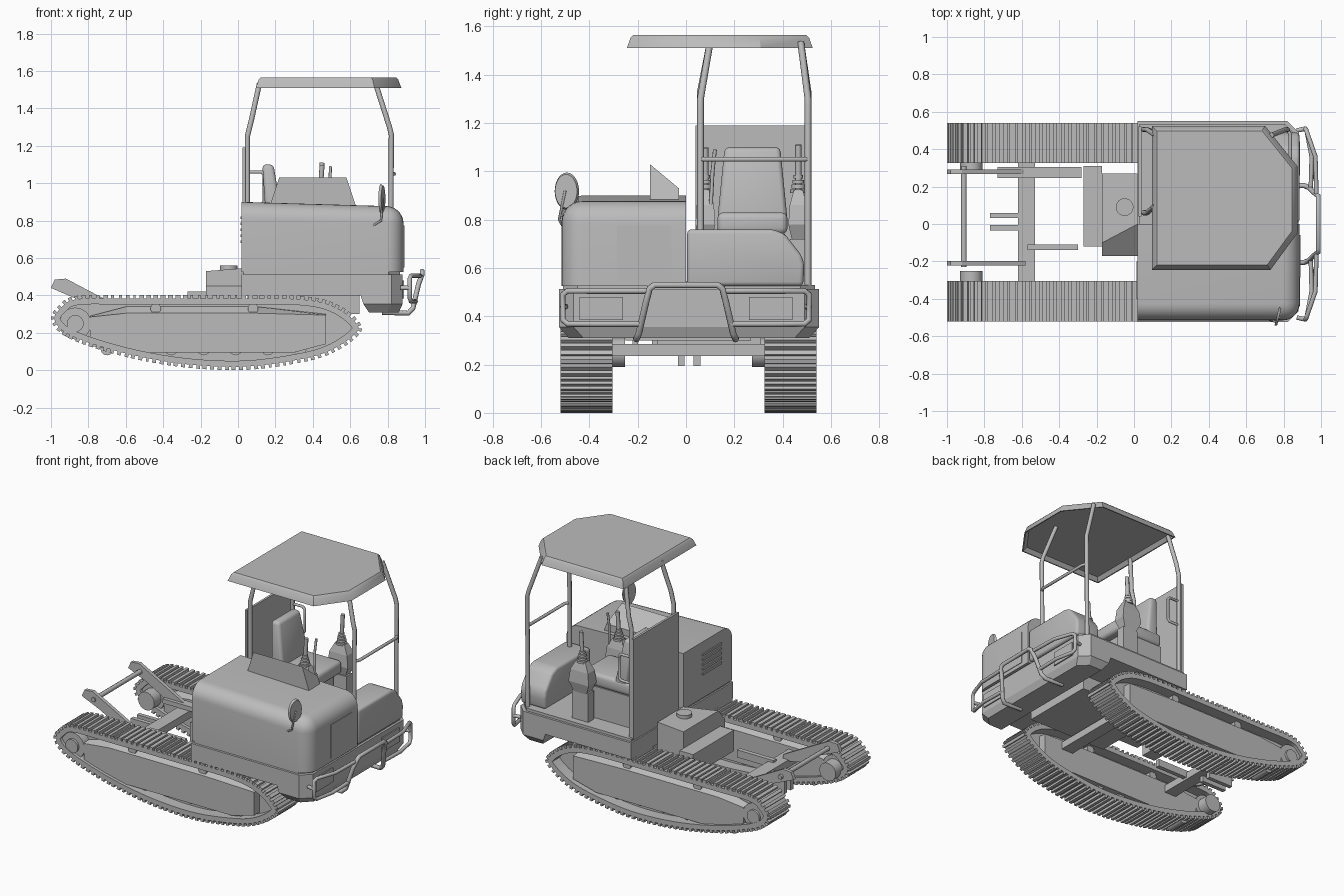
import bpy, bmesh, math
from mathutils import Vector, Matrix

if "Cube" in bpy.data.objects:
    bpy.data.objects.remove(bpy.data.objects["Cube"])

grey = bpy.data.materials.new("plain_grey")
grey.diffuse_color = (0.5, 0.5, 0.5, 1)
grey.use_nodes = True
grey.node_tree.nodes["Principled BSDF"].inputs["Base Color"].default_value = grey.diffuse_color


def finish(name, bm, smooth=False):
    bmesh.ops.recalc_face_normals(bm, faces=bm.faces)
    me = bpy.data.meshes.new(name)
    bm.to_mesh(me)
    bm.free()
    ob = bpy.data.objects.new(name, me)
    bpy.context.collection.objects.link(ob)
    me.materials.append(grey)
    if smooth:
        bpy.ops.object.select_all(action='DESELECT')
        ob.select_set(True)
        bpy.context.view_layer.objects.active = ob
        bpy.ops.object.shade_smooth_by_angle(angle=math.radians(35))
    return ob


def loft(name, rings, smooth=False, bevel=0, closed_loop=False):
    """Skin a list of equal rings; cap the ends unless the rings form a loop."""
    bm = bmesh.new()
    vs = [[bm.verts.new(p) for p in r] for r in rings]
    n = len(rings[0])
    for k in range(len(rings) if closed_loop else len(rings) - 1):
        a, b = vs[k], vs[(k + 1) % len(vs)]
        for i in range(n):
            bm.faces.new((a[i], a[(i + 1) % n], b[(i + 1) % n], b[i]))
    if not closed_loop:
        bm.faces.new(vs[0])
        bm.faces.new(vs[-1])
    if bevel:
        bmesh.ops.recalc_face_normals(bm, faces=bm.faces)
        bmesh.ops.bevel(bm, geom=list(bm.edges), offset=bevel, segments=3,
                        profile=0.5, affect='EDGES', clamp_overlap=True)
    return finish(name, bm, smooth or bevel > 0)


def prism(name, axis, pts, a, b, **kw):
    put = {'x': lambda u, v, w: (w, u, v), 'y': lambda u, v, w: (u, w, v),
           'z': lambda u, v, w: (u, v, w)}[axis]
    return loft(name, [[put(u, v, w) for u, v in pts] for w in (a, b)], **kw)


def box(name, x0, x1, y0, y1, z0, z1, **kw):
    return prism(name, 'z', [(x0, y0), (x1, y0), (x1, y1), (x0, y1)], z0, z1, **kw)


def disc(name, axis, u, v, r, a, b, n=24):
    pts = [(u + r * math.cos(math.tau * i / n), v + r * math.sin(math.tau * i / n)) for i in range(n)]
    return prism(name, axis, pts, a, b, smooth=True)


def tube(name, pts, r=0.012, cyclic=False):
    cu = bpy.data.curves.new(name, 'CURVE')
    cu.dimensions = '3D'
    cu.bevel_depth, cu.bevel_resolution, cu.use_fill_caps = r, 2, True
    sp = cu.splines.new('POLY')
    sp.points.add(len(pts) - 1)
    for q, p in zip(sp.points, pts):
        q.co = (*p, 1)
    sp.use_cyclic_u = cyclic
    ob = bpy.data.objects.new(name, cu)
    bpy.context.collection.objects.link(ob)
    cu.materials.append(grey)


# Track outline: smooth closed curve resampled at even steps
KEY = [Vector(p) for p in [(-1, .27), (-.965, .34), (-.87, .397), (-.6, .402), (-.1, .402), (.34, .397),
       (.54, .347), (.66, .24), (.62, .165), (.49, .085), (.33, .04), (.06, .003), (-.21, .008),
       (-.48, .045), (-.74, .11), (-.93, .185)]]
dense = []
for i in range(len(KEY)):
    a, b, c, d = (KEY[(i + k) % len(KEY)] for k in (-1, 0, 1, 2))
    for s in range(40):
        t = s / 40
        dense.append(.5 * (2 * b + (c - a) * t + (2 * a - 5 * b + 4 * c - d) * t * t
                           + (3 * b - a - 3 * c + d) * t ** 3))
run = [0]
for i in range(len(dense)):
    run.append(run[-1] + (dense[(i + 1) % len(dense)] - dense[i]).length)
N = 184
path, j = [], 0
for i in range(N):
    while run[j + 1] < run[-1] * i / N:
        j += 1
    path.append(dense[j])
inward = []
for i in range(N):
    t = (path[(i + 1) % N] - path[i - 1]).normalized()
    inward.append(Vector((t.y, -t.x)))


def off(i, d):
    return path[i % N] + inward[i % N] * d


for side, y0, y1 in (("left", .325, .54), ("right", -.52, -.305)):
    out = 1 if side == "left" else -1
    mid = (y0 + y1) / 2
    # Rubber belt and its tread lugs
    loft(side + "_track_belt", [[(*off(i, d)[:1], y, off(i, d).y) for d, y in
         ((.018, y0), (.018, y1), (.05, y1), (.05, y0))] for i in range(N)], closed_loop=True, smooth=True)
    bm = bmesh.new()
    for i in range(0, N, 2):
        quad = [off(i, .02), off(i, 0), off(i + 1, 0), off(i + 1, .02)]
        r = [[bm.verts.new((p.x, y, p.y)) for p in quad] for y in (y0, y1)]
        bm.faces.new(r[0])
        bm.faces.new(r[1])
        for k in range(4):
            bm.faces.new((r[0][k], r[0][(k + 1) % 4], r[1][(k + 1) % 4], r[1][k]))
    finish(side + "_track_lugs", bm)
    # Inner web, frame with sloping top, wheels and rollers
    prism(side + "_track_web", 'y', [tuple(off(i, .045)) for i in range(0, N, 2)], mid - .03, mid + .03)
    low = [(-.79, .13), (-.55, .095), (.3, .095), (.47, .14)]
    face = low + [(.47, .295), (.1, .305), (-.6, .305), (-.79, .285)]
    crest = low + [(.47, .30), (.1, .34), (-.6, .34), (-.79, .29)]
    loft(side + "_track_frame", [[(x, y, z) for x, z in pts] for pts, y in
         ((face, y0 + .02), (crest, mid - .04), (crest, mid + .04), (face, y1 - .02))])
    disc(side + "_sprocket", 'y', -.87, .25, .085, y0 + .02, y1 - .02)
    disc(side + "_sprocket_hub", 'y', -.87, .25, .045, y0 + .005, y1 - .005)
    disc(side + "_drive_motor", 'y', -.87, .25, .06, mid - out * .16, mid)
    for k in range(7):
        disc(side + "_roller", 'y', -.7 + k * .172, .115, .035, y0 + .04, y1 - .04, 16)
    for x in (-.44, .08):
        disc(side + "_top_roller", 'y', x, .33, .028, y0 + .03, y1 - .03, 16)

# Lower frame between the tracks
box("front_cross_beam", -.62, -.53, -.36, .38, .235, .285)
box("back_cross_beam", .24, .33, -.36, .38, .235, .285)
box("lower_frame", -.27, -.17, -.12, .31, .28, .42)
box("left_frame_rail", -.73, -.28, .245, .305, .285, .315)
box("right_frame_rail", -.57, -.3, -.14, -.11, .25, .30)
for y in (.045, -.02):
    box("hinge_plate", -.77, -.58, y - .014, y + .014, .195, .28)
for y in (.28, -.21):
    prism("lift_arm", 'y', [(-1, .44), (-.98, .485), (-.92, .49), (-.73, .39), (-.58, .31), (-.58, .27),
                            (-.7, .29), (-.86, .38)], y - .012, y + .012)
tube("arm_cross_rod", [(-.91, -.23, .44), (-.91, .31, .44)], .015)

# Tank beside the cab
low = [(-.17, -.17), (.02, -.17), (.02, .27), (-.17, .27)]
loft("tank", [[(x, y, .36) for x, y in low], [(x, y, .45) for x, y in low],
     [(-.17, -.1, .53), (.02, 0, .545), (.02, .27, .545), (-.17, .27, .53)]])
disc("tank_cap", 'z', -.05, .09, .047, .53, .56)


# Upper platform and counterweight
def plan(x0, dx, dy, z):
    return [(x, y, z) for x, y in ((x0, -.525 + dy), (.82 - dx, -.525 + dy), (.88 - dx, -.465 + dy),
                                   (.88 - dx, .49 - dy), (.82 - dx, .55 - dy), (x0, .55 - dy))]


loft("platform", [plan(.02, 0, 0, .40), plan(.02, 0, 0, .512)])
loft("counterweight", [plan(.70, .02, .04, .31), plan(.67, 0, 0, .355), plan(.64, 0, 0, .45)])
loft("platform_seam", [plan(.03, .015, .015, .51), plan(.03, .015, .015, .53)])
box("turntable", .05, .65, -.25, .27, .30, .41)
for y in (-.35, .35):
    box("lamp_panel", .87, .888, y - .09, y + .09, .385, .48)

# Engine hood with rounded outer edges
bm = bmesh.new()
bmesh.ops.create_cube(bm, size=1)
for v in bm.verts:
    x, y, z = v.co
    v.co = (.02 if x < 0 else .885, -.515 if y < 0 else 0, .525 if z < 0 else (.9 if x < 0 else .875))
edges = []
for e in bm.edges:
    c = (e.verts[0].co + e.verts[1].co) / 2
    if (c.z > .85 and (c.y < -.5 or c.x > .8)) or (c.x > .8 and c.y < -.5):
        edges.append(e)
bmesh.ops.bevel(bm, geom=edges, offset=.09, segments=7, profile=.5, affect='EDGES')
finish("engine_hood", bm, True)
box("hood_rear_panel", .88, .889, -.285, -.06, .55, .775)
for k in range(5):
    box("hood_louvre", .013, .025, -.40, -.2, .68 + k * .032, .694 + k * .032)

# Control console on the hood, leaning toward the seat
loft("side_console", [[(.17, -.15, .88), (.63, -.15, .88), (.63, -.03, .87), (.17, -.03, .87)],
                      [(.22, -.15, 1.03), (.58, -.15, 1.03), (.61, -.03, .93), (.19, -.03, .93)]])

# Cab: nose cowl, rear panel, seat
prism("nose_cowl", 'x', [(.005, .525), (.005, .76), (.36, .76), (.41, .74), (.48, .65), (.49, .61), (.485, .525)],
      .70, .885, bevel=.018)
box("cab_back_panel", .025, .04, .04, .52, .515, 1.19)
box("seat_base", .12, .42, .14, .41, .515, .74)
box("seat_cushion", .12, .48, .13, .42, .74, .83, bevel=.025)
loft("seat_back", [[(.15, .13, .80), (.24, .13, .80), (.24, .42, .80), (.15, .42, .80)],
                   [(.13, .16, 1.1), (.19, .16, 1.1), (.19, .39, 1.1), (.13, .39, 1.1)]], bevel=.02)
# Lever consoles with rubber boots
for y, s in ((.08, .8), (.465, 1)):
    loft("lever_pod", [[(.44 + a * w, y + b * w * .55, z) for a, b in ((-1, -1), (1, -1), (1, 1), (-1, 1))]
         for w, z in ((.04, .70), (.075, .78), (.065, .86), (.035, .92))])
    for k in range(4):
        disc("lever_boot", 'z', .44, y, .034 - k * .005, .91 + k * .02, .925 + k * .02, 12)
    tube("lever", [(.44, y, .9), (.445, y, 1.03), (.45, y, 1.05 + .06 * s)], .013)
tube("drive_lever", [(.5, .1, .8), (.49, .11, 1.0), (.495, .12, 1.09)], .008)
box("pod_support", .38, .5, .43, .49, .515, .72)

# Roof with a hollow underside
OUT = [(.095, -.245), (.73, -.245), (.873, -.05), (.873, .31), (.70, .525), (.095, .525)]


def roof_ring(s, z):
    return [(.48 + (x - .48) * s, .14 + (y - .14) * s, z) for x, y in OUT]


loft("roof", [roof_ring(.93, 1.535), roof_ring(.98, 1.51), roof_ring(1, 1.51), roof_ring(.96, 1.553),
              roof_ring(.93, 1.565)], smooth=True)
# Roof posts and hand rails
for y, t in ((.06, .10), (.505, .475)):
    tube("back_post", [(.05, y, .515), (.05, y, 1.25), (.07, y, 1.33), (.115, t, 1.535)], .014)
    tube("front_post", [(.815, y, .515), (.82, y, 1.26), (.81, y, 1.3), (.735, t, 1.535)], .014)
tube("front_cross_rail", [(.82, .06, 1.05), (.835, .09, 1.05), (.835, .48, 1.05), (.82, .505, 1.05)], .01)
tube("hand_rail", [(.05, .505, 1.06), (.125, .505, 1.06), (.14, .505, 1.045), (.14, .505, .9),
                   (.125, .505, .885), (.05, .505, .885)], .009)

# Bumper guards
tube("centre_guard", [(.77, -.205, .31), (.91, -.205, .305), (.935, -.195, .33), (.965, -.165, .46),
     (.985, -.15, .515), (.985, -.13, .53), (.985, .13, .53), (.985, .15, .515), (.965, .165, .46),
     (.935, .195, .33), (.91, .205, .305), (.77, .205, .31)], .014)
for s in (-1, 1):
    tube("side_guard", [(.975, s * .16, .505), (.97, s * .36, .505), (.925, s * .49, .505), (.918, s * .51, .49),
         (.918, s * .51, .385), (.925, s * .49, .368), (.95, s * .36, .368), (.945, s * .18, .368)], .012)
    tube("guard_bracket", [(.87, s * .5, .44), (.918, s * .51, .44)], .012)

# Mirror on a bent arm
bm = bmesh.new()
bmesh.ops.create_cone(bm, cap_ends=True, segments=28, radius1=1, radius2=.9, depth=1)
bmesh.ops.transform(bm, verts=bm.verts, matrix=Matrix.Translation((.77, -.495, .918))
                    @ Matrix.Rotation(math.radians(-14), 4, 'Z') @ Matrix.Rotation(math.pi / 2, 4, 'Y')
                    @ Matrix.Diagonal((.077, .052, .014, 1)))
finish("mirror", bm, True)
tube("mirror_arm", [(.69, -.50, .755), (.765, -.525, .80), (.775, -.50, .92)], .006)
